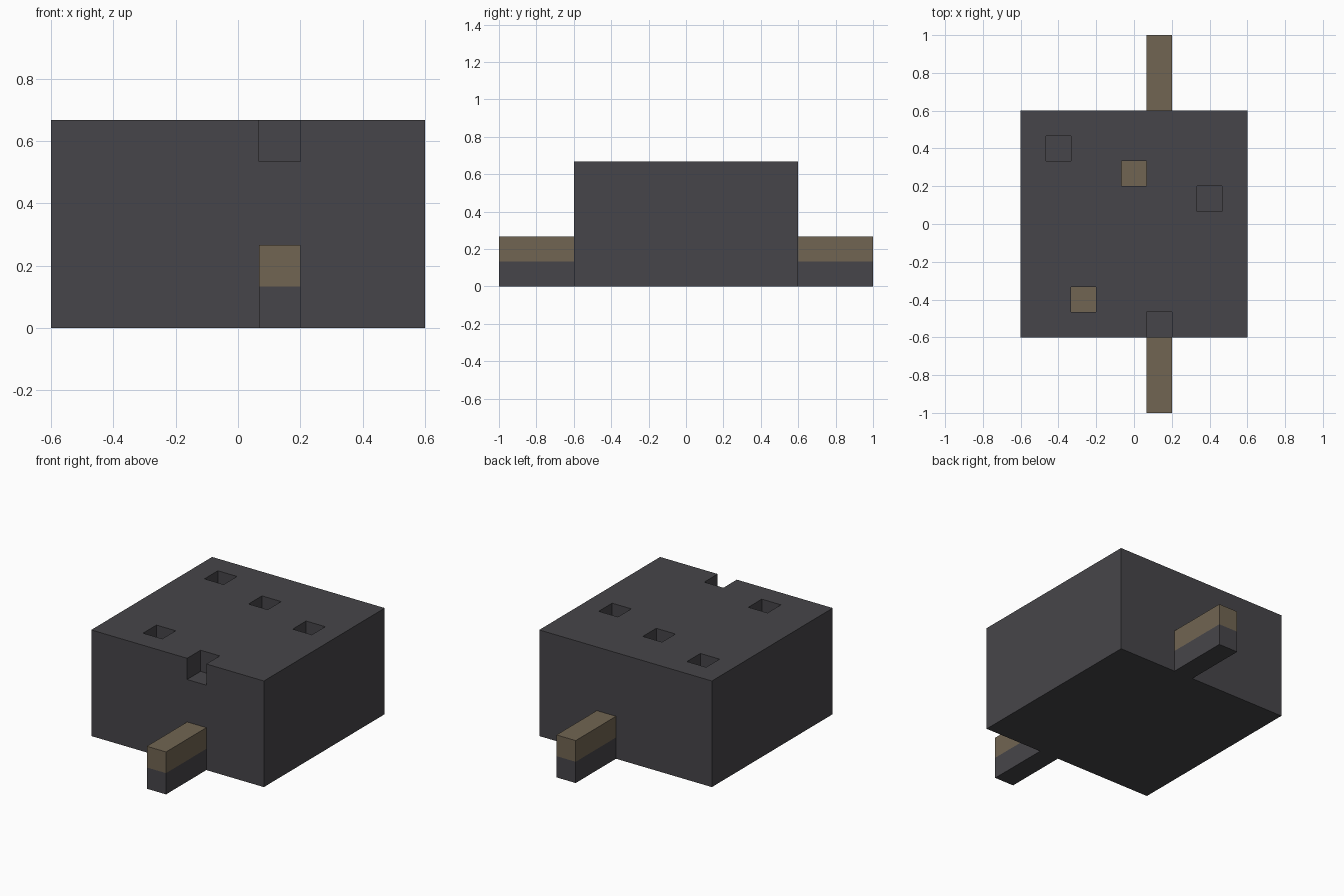
import bpy
from mathutils import Vector

old = bpy.data.objects.get("Cube")
if old:
    bpy.data.objects.remove(old, do_unlink=True)

U = 2 / 15  # one block of the model's grid


def material(name, rgb):
    mat = bpy.data.materials.new(name)
    mat.use_nodes = True
    mat.diffuse_color = (*rgb, 1)
    mat.node_tree.nodes["Principled BSDF"].inputs["Base Color"].default_value = (*rgb, 1)
    return mat


charcoal = material("charcoal", (0.062, 0.060, 0.067))
brown = material("dull_brown", (0.165, 0.130, 0.085))


def box(name, low, high, mat):
    """Box between two corners given in blocks."""
    low, high = Vector(low) * U, Vector(high) * U
    bpy.ops.mesh.primitive_cube_add(size=1, location=(low + high) / 2)
    obj = bpy.context.object
    obj.name = name
    obj.scale = high - low
    bpy.ops.object.transform_apply(location=True, rotation=False, scale=True)
    obj.data.materials.append(mat)
    return obj


# Main block
body = box("body", (-4.5, -4.5, 0), (4.5, 4.5, 5), charcoal)
body.data.materials.append(brown)

# Square sockets in the top, and a notch at the front edge: centre in blocks, brown floor
sockets = [(-3, 3, False), (0, 2, True), (3, 1, False), (-2, -3, True), (1, -4, False)]
for x, y, _ in sockets:
    front = y - 0.5 if y > -4 else y - 1.5
    cutter = box("socket_cutter", (x - 0.5, front, 4), (x + 0.5, y + 0.5, 6), charcoal)
    cutter.hide_render = True
    cut = body.modifiers.new("socket", "BOOLEAN")
    cut.operation = "DIFFERENCE"
    cut.solver = "EXACT"
    cut.object = cutter
    bpy.context.view_layer.objects.active = body
    bpy.ops.object.modifier_apply(modifier=cut.name)
    bpy.data.objects.remove(cutter, do_unlink=True)

# Colour the floors of the brown sockets
for face in body.data.polygons:
    c = face.center / U
    floor = face.normal.z > 0.9 and abs(c.z - 4) < 0.1
    is_brown = any(b and abs(c.x - x) < 0.3 and abs(c.y - y) < 0.3 for x, y, b in sockets)
    face.material_index = 1 if floor and is_brown else 0

# Two-layer pins at the front and back
for side, y0, y1 in (("front", -7.5, -4.5), ("back", 4.5, 7.5)):
    box(side + "_pin_base", (0.5, y0, 0), (1.5, y1, 1), charcoal)
    box(side + "_pin_top", (0.5, y0, 1), (1.5, y1, 2), brown)
